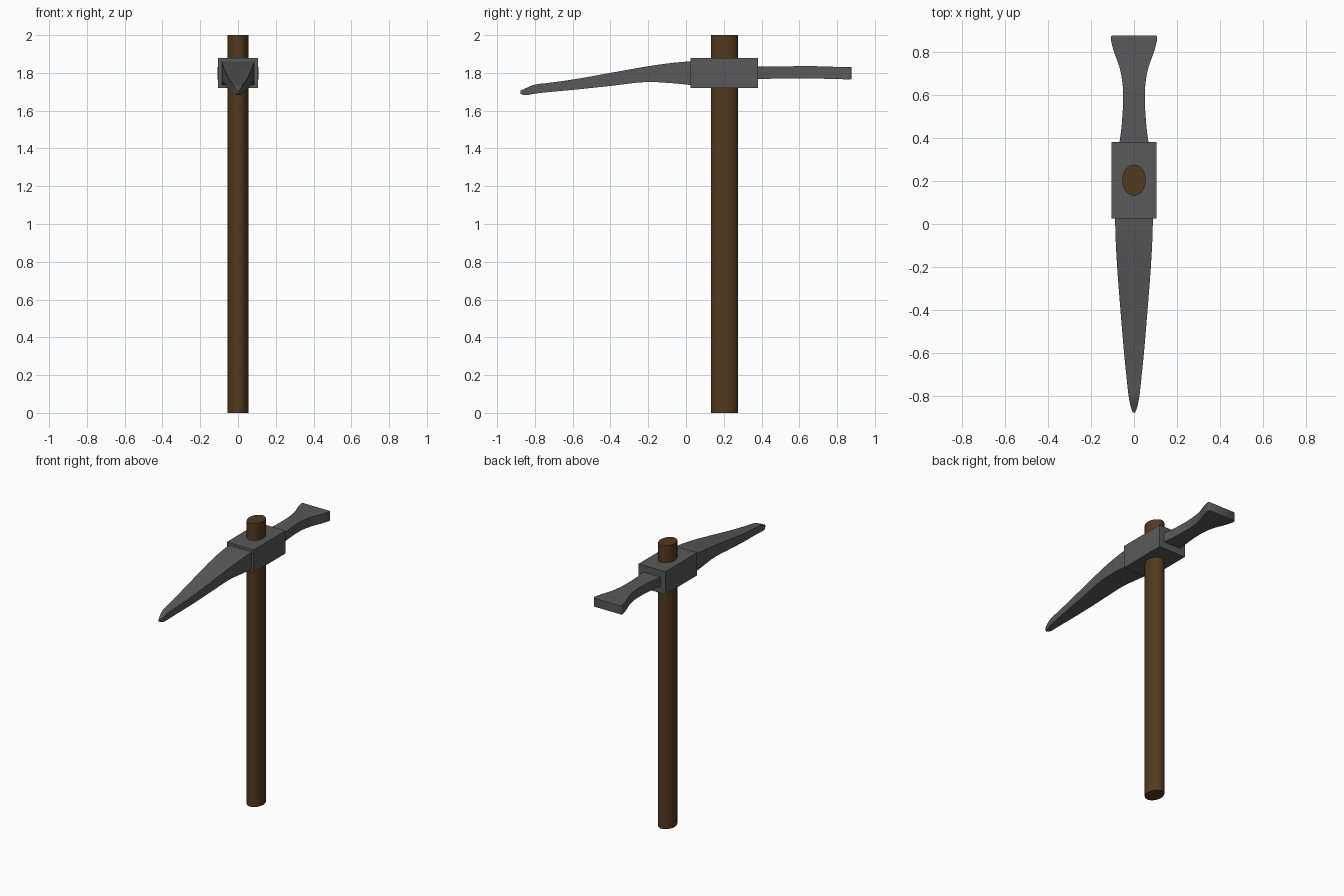
import bpy, bmesh, math

if "Cube" in bpy.data.objects:
    bpy.data.objects.remove(bpy.data.objects["Cube"])


def material(name, color):
    m = bpy.data.materials.new(name)
    m.diffuse_color = color
    m.use_nodes = True
    m.node_tree.nodes["Principled BSDF"].inputs["Base Color"].default_value = m.diffuse_color
    return m


steel = material("dark_steel", (0.10, 0.10, 0.10, 1))
wood = material("dark_wood", (0.085, 0.042, 0.014, 1))


def make_object(name, bm, mat):
    bmesh.ops.recalc_face_normals(bm, faces=bm.faces)
    mesh = bpy.data.meshes.new(name)
    bm.to_mesh(mesh)
    bm.free()
    mesh.materials.append(mat)
    ob = bpy.data.objects.new(name, mesh)
    bpy.context.collection.objects.link(ob)
    bpy.ops.object.select_all(action='DESELECT')
    ob.select_set(True)
    bpy.context.view_layer.objects.active = ob
    bpy.ops.object.shade_smooth_by_angle(angle=math.radians(32))
    return ob


def spline(stations, steps=4):
    """Catmull-Rom smoothing of a list of stations."""
    out = []
    n = len(stations)
    for i in range(n - 1):
        ps = [stations[min(max(i + k, 0), n - 1)] for k in (-1, 0, 1, 2)]
        for s in range(steps):
            t = s / steps
            out.append([0.5 * (2 * b + (c - a) * t + (2 * a - 5 * b + 4 * c - d) * t ** 2
                               + (3 * b - a - 3 * c + d) * t ** 3) for a, b, c, d in zip(*ps)])
    return out + [list(stations[-1])]


def loft(name, stations, mat):
    """Rectangular sections along y: (y, half width, bottom z, top z)."""
    bm = bmesh.new()
    rings = [[bm.verts.new(p) for p in ((-w, y, lo), (w, y, lo), (w, y, hi), (-w, y, hi))]
             for y, w, lo, hi in stations]
    for a, b in zip(rings, rings[1:]):
        for k in range(4):
            j = (k + 1) % 4
            bm.faces.new((a[k], a[j], b[j], b[k]))
    bm.faces.new(rings[0])
    bm.faces.new(rings[-1])
    return make_object(name, bm, mat)


# Oval wooden handle
bm = bmesh.new()
bmesh.ops.create_cone(bm, cap_ends=True, segments=32, radius1=1, radius2=1, depth=2)
bmesh.ops.scale(bm, vec=(0.055, 0.072, 1), verts=bm.verts)
bmesh.ops.translate(bm, vec=(0, 0.204, 1), verts=bm.verts)
make_object("handle", bm, wood)

# Head block around the handle
loft("head_block", [(0.025, 0.105, 1.72, 1.88), (0.38, 0.105, 1.72, 1.88)], steel)

# Long drooping pick point
loft("pick_point", spline([
    (0.03, 0.088, 1.735, 1.862),
    (-0.08, 0.085, 1.746, 1.852),
    (-0.22, 0.077, 1.751, 1.832),
    (-0.40, 0.063, 1.731, 1.800),
    (-0.58, 0.048, 1.712, 1.768),
    (-0.72, 0.034, 1.699, 1.748),
    (-0.80, 0.025, 1.690, 1.738),
    (-0.85, 0.015, 1.682, 1.718),
    (-0.877, 0.005, 1.690, 1.705)]), steel)

# Flared flat blade
loft("flared_blade", spline([
    (0.37, 0.069, 1.768, 1.833),
    (0.45, 0.058, 1.769, 1.833),
    (0.56, 0.051, 1.771, 1.835),
    (0.65, 0.053, 1.771, 1.836),
    (0.73, 0.068, 1.769, 1.834),
    (0.80, 0.093, 1.767, 1.832),
    (0.85, 0.106, 1.766, 1.832),
    (0.87, 0.107, 1.766, 1.832),
    (0.876, 0.101, 1.769, 1.829)]), steel)
